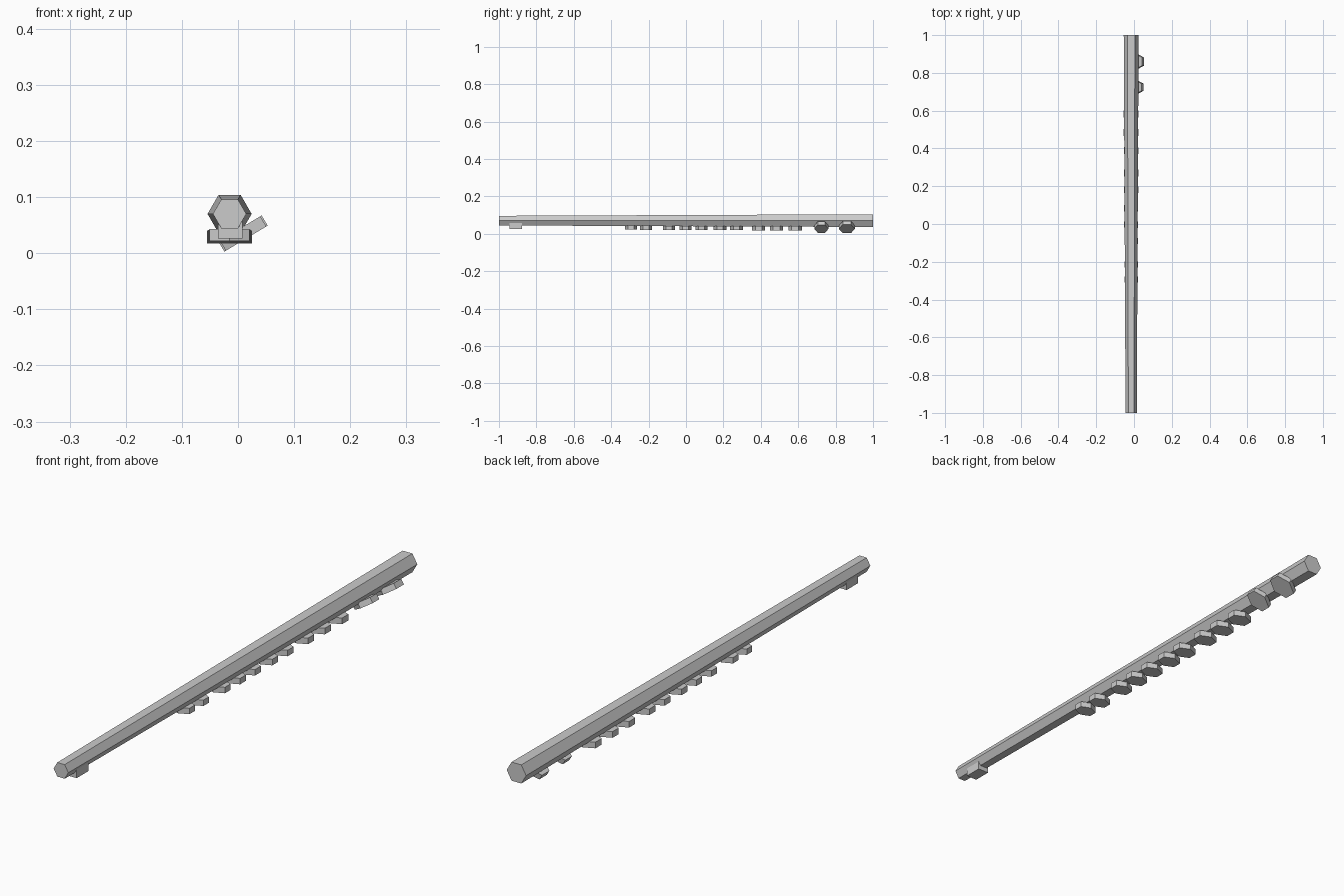
import bpy, bmesh, math
from mathutils import Matrix

if "Cube" in bpy.data.objects:
    bpy.data.objects.remove(bpy.data.objects["Cube"])

CX, CZ = -0.015, 0.07  # axis of the tube


def add_object(name, bm):
    mesh = bpy.data.meshes.new(name)
    bm.to_mesh(mesh)
    bm.free()
    obj = bpy.data.objects.new(name, mesh)
    bpy.context.collection.objects.link(obj)
    return obj


def hex_key(name, loc, half_x, half_y, thick, tilt=0.0):
    # Flat six-sided pad, points along y, stretched across x
    bm = bmesh.new()
    bmesh.ops.create_cone(bm, cap_ends=True, segments=6, radius1=1, radius2=1, depth=1,
                          matrix=Matrix.Rotation(math.radians(90), 4, 'Z'))
    # orient so that the points lie on +-y whatever the start angle
    if max(v.co.x for v in bm.verts) > 0.95:
        bm.transform(Matrix.Rotation(math.radians(90), 4, 'Z'))
    bm.transform(Matrix.Diagonal((half_x / 0.866, half_y, thick, 1)))
    bm.transform(Matrix.Translation(loc) @ Matrix.Rotation(tilt, 4, 'Y'))
    return add_object(name, bm)


# Tapered hexagonal tube, points along +-x
bm = bmesh.new()
rings = []
for y, r in ((-1, 0.0297), (1, 0.0393)):
    rings.append([bm.verts.new((CX + r * math.cos(i * math.pi / 3), y,
                                CZ + r * math.sin(i * math.pi / 3))) for i in range(6)])
for i in range(6):
    j = (i + 1) % 6
    bm.faces.new((rings[0][i], rings[0][j], rings[1][j], rings[1][i]))
bm.faces.new(rings[0])
bm.faces.new(rings[1])
bmesh.ops.recalc_face_normals(bm, faces=bm.faces)
add_object("tube", bm)

# Row of finger keys, growing slightly towards the back
key_ys = (-0.294, -0.214, -0.09, -0.003, 0.083, 0.182, 0.27, 0.388, 0.484, 0.583)
for n, y in enumerate(key_ys):
    t = (y + 0.294) / 0.877
    top, bottom = 0.043 - 0.003 * t, 0.0215 - 0.004 * t
    hex_key(f"finger_key_{n + 1}", (CX, y, (top + bottom) / 2),
            0.0355 + 0.0045 * t, 0.031 + 0.005 * t, top - bottom)

# Two tilted side keys
for n, (y, hx, hy) in enumerate(((0.724, 0.042, 0.038), (0.86, 0.045, 0.043))):
    hex_key(f"side_key_{n + 1}", (0.009, y, 0.035), hx, hy, 0.021, math.radians(-31))

# Block under the front end
bm = bmesh.new()
bmesh.ops.create_cube(bm, size=1)
bm.transform(Matrix.Translation((-0.014, -0.909, 0.046)) @ Matrix.Diagonal((0.044, 0.067, 0.039, 1)))
add_object("mouth_block", bm)
